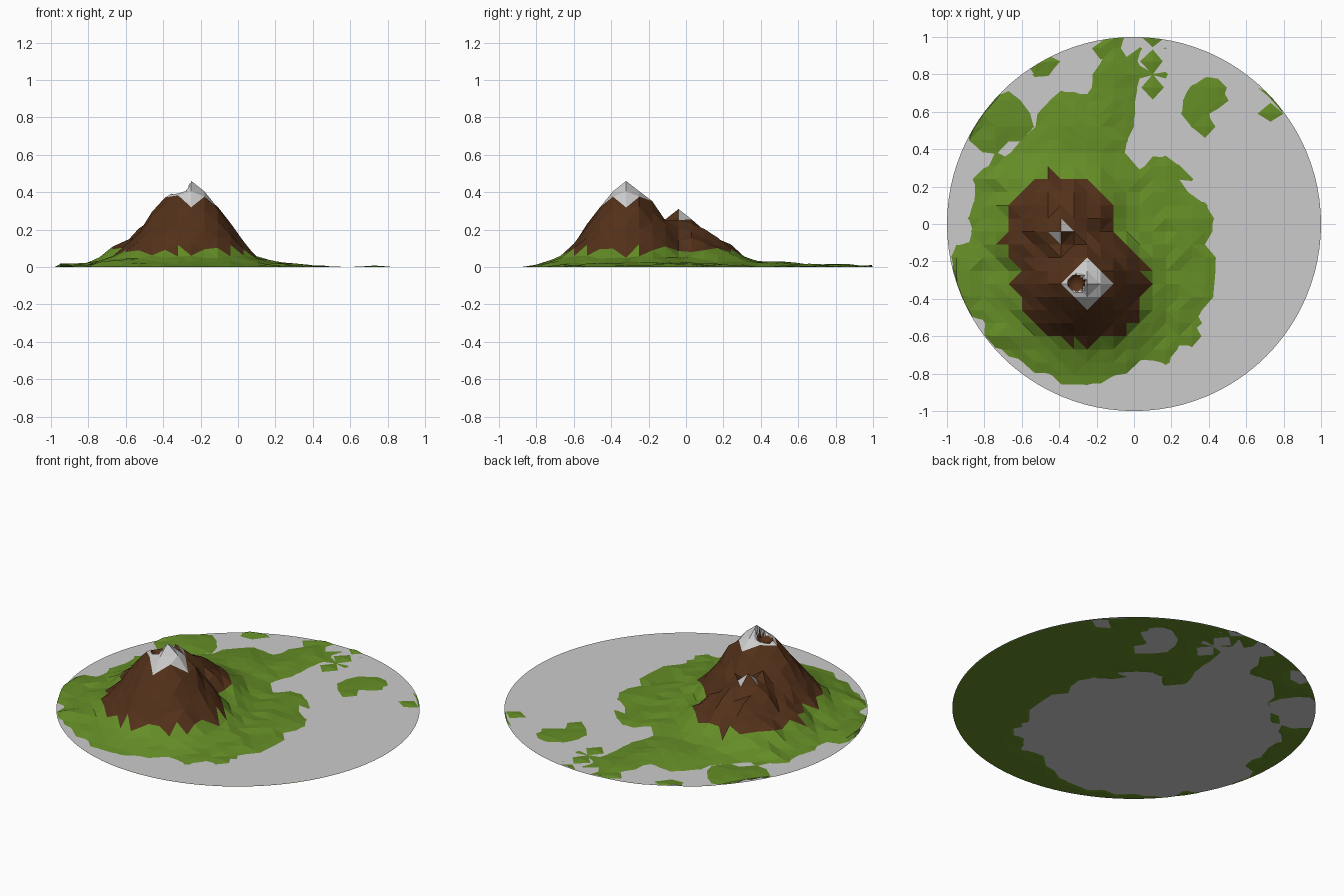
import bpy, bmesh, math, random

if "Cube" in bpy.data.objects:
    bpy.data.objects.remove(bpy.data.objects["Cube"])

random.seed(4)
STEP, BASE = 0.07, 0.003
PEAK, SHOULDER = (-0.25, -0.32), (-0.39, -0.04)
CRATER = (-0.31, -0.315)

# Slope profiles: (distance from summit, height)
PEAK_SLOPE = [(0, .46), (.07, .405), (.14, .335), (.21, .23), (.28, .12),
              (.35, .055), (.43, .028), (.52, .0)]
SHOULDER_SLOPE = [(0, .31), (.07, .255), (.14, .2), (.23, .145), (.33, .08),
                  (.42, .028), (.55, .0)]
# Low grass swells: centre x, y, radius x, y, height
SWELLS = [(.12, -.2, .34, .6, .022), (-.3, .45, .28, .27, .025),
          (-.76, .55, .23, .2, .012), (-.48, .88, .11, .14, .008),
          (-.11, .72, .12, .4, .012), (.1, .86, .1, .24, .008),
          (.38, .62, .17, .2, .008), (.73, .66, .12, .13, .008),
          (-.91, -.29, .1, .21, .024), (-.7, .21, .15, .06, .05),
          (-.7, -.04, .16, .07, .05), (-.68, -.34, .14, .08, .05),
          (-.65, -.58, .17, .09, .035)]


def slope(profile, d):
    for (d0, z0), (d1, z1) in zip(profile, profile[1:]):
        if d <= d1:
            return z0 + (z1 - z0) * (d - d0) / (d1 - d0)
    return 0.0


def height(x, y):
    dx, dy = x - PEAK[0], y - PEAK[1]
    if dx < 0:
        dx *= 0.85
    d_peak = math.hypot(dx, dy)
    d_sh = math.hypot((x - SHOULDER[0]) * 1.08, y - SHOULDER[1])
    z = max(slope(PEAK_SLOPE, d_peak), slope(SHOULDER_SLOPE, d_sh))
    for cx, cy, rx, ry, h in SWELLS:
        z = max(z, h * (1 - ((x - cx) / rx) ** 2 - ((y - cy) / ry) ** 2))
    # Rough the slopes, keep summits exact
    if min(d_peak, d_sh) > 0.1:
        rough = 0.018 if z > 0.06 else 0.006 if z > 0.004 else 0
        z += random.uniform(-rough, rough)
    return max(z, 0)


def material(name, color):
    m = bpy.data.materials.new(name)
    m.diffuse_color = (*color, 1)
    m.use_nodes = True
    m.node_tree.nodes["Principled BSDF"].inputs["Base Color"].default_value = m.diffuse_color
    return m


# Terrain grid, trimmed to the round base
bm = bmesh.new()
grid = {}
for i in range(-11, 19):
    for j in range(-10, 20):
        x, y = PEAK[0] + i * STEP, PEAK[1] + j * STEP
        z, r = height(x, y), math.hypot(x, y)
        s = min(1, 0.998 / r) if r > 0 else 1
        grid[i, j] = (bm.verts.new((x * s, y * s, z)), r < 1)
for i in range(-11, 18):
    for j in range(-10, 19):
        q = [grid[i, j], grid[i + 1, j], grid[i + 1, j + 1], grid[i, j + 1]]
        if not any(inside for _, inside in q):
            continue
        a, b, c, d = [v for v, _ in q]
        # Split each cell along the more level diagonal
        if abs(a.co.z - c.co.z) < abs(b.co.z - d.co.z):
            tris = (a, b, c), (a, c, d)
        else:
            tris = (a, b, d), (b, c, d)
        for t in tris:
            bm.faces.new(t)
bmesh.ops.delete(bm, geom=[v for v in bm.verts if not v.link_faces], context='VERTS')

# Small scooped hollow beside the summit
edges = [e for e in bm.edges if any(
    math.dist(f.calc_center_median().xy, CRATER) < 0.09 for f in e.link_faces)]
bmesh.ops.subdivide_edges(bm, edges=edges, cuts=5, use_grid_fill=True)
bmesh.ops.triangulate(bm, faces=[f for f in bm.faces if len(f.verts) > 3])
for v in bm.verts:
    d = math.dist(v.co.xy, CRATER)
    if d < 0.05:
        v.co.z = min(v.co.z, 0.37 + 0.03 * (d / 0.05) ** 2)


def zone(f):
    c = f.calc_center_median()
    if math.dist(c.xy, CRATER) < 0.046:
        return "rock"
    if abs(c.x - PEAK[0]) + abs(c.y - PEAK[1]) < 0.14:
        return "snow"
    if abs(c.x - SHOULDER[0]) + abs(c.y - SHOULDER[1]) < 0.07:
        return "snow" if (c.x - SHOULDER[0]) * (c.y - SHOULDER[1]) > 0 else "rock"
    return "rock" if c.z > 0.088 else "grass"


# Separate grass, rock and snow surfaces
for name, color in (("grass", (.13, .27, .02)), ("rock", (.085, .03, .01)), ("snow", None)):
    part = bm.copy()
    bmesh.ops.delete(part, geom=[f for f in part.faces if zone(f) != name], context='FACES')
    mesh = bpy.data.meshes.new(name)
    part.to_mesh(mesh)
    part.free()
    bpy.context.collection.objects.link(bpy.data.objects.new(name, mesh))
    if color:
        mesh.materials.append(material(name, color))
bm.free()

# Flat round base
bpy.ops.mesh.primitive_circle_add(vertices=96, radius=1, fill_type='NGON', location=(0, 0, BASE))
bpy.context.object.name = "round_base"
